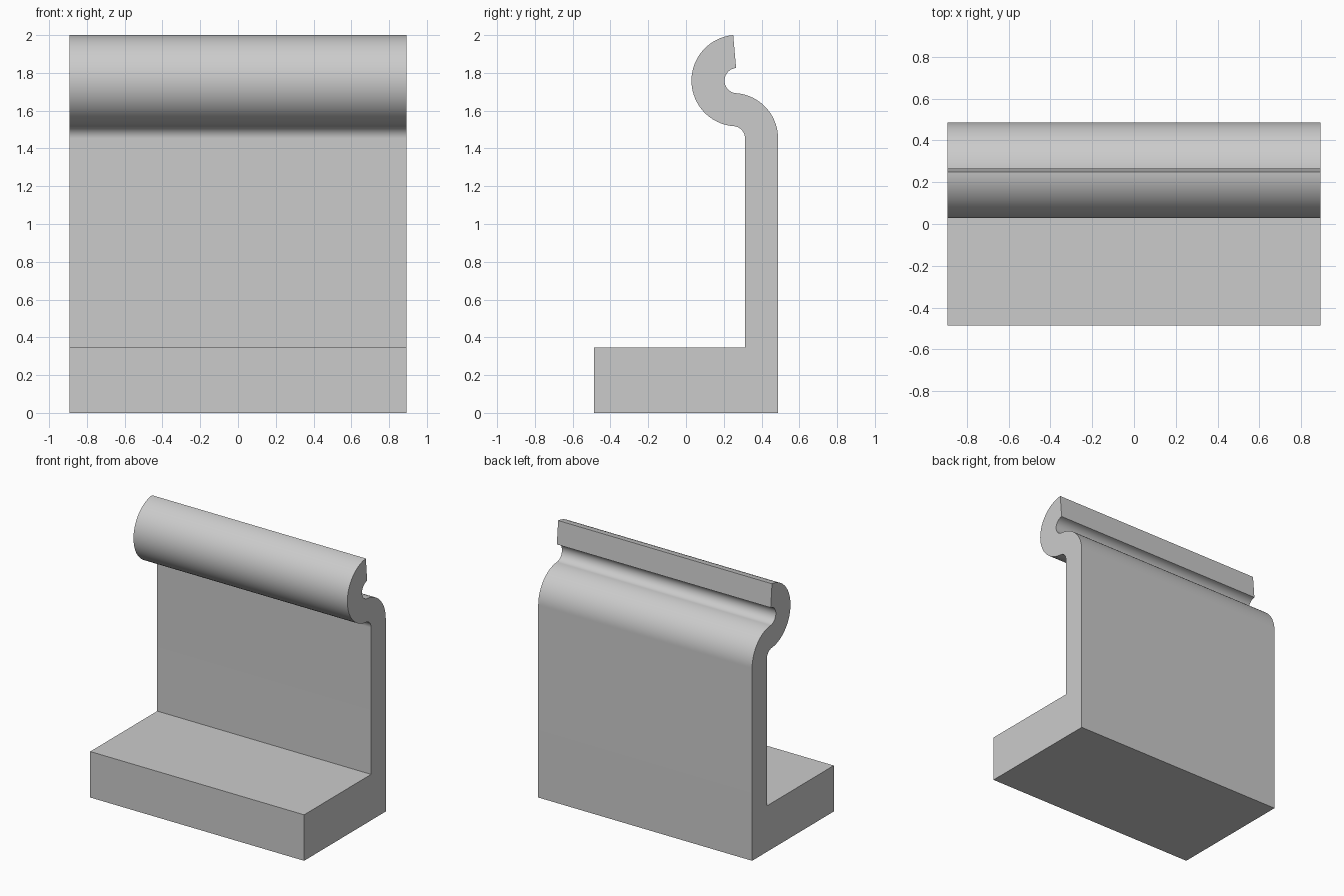
import bpy
import bmesh
from math import sin, cos, radians

cube = bpy.data.objects.get("Cube")
if cube:
    bpy.data.objects.remove(cube, do_unlink=True)

HALF_WIDTH = 0.893
DEPTH = 0.487        # half of the overall depth
WALL = 0.175         # sheet thickness
BASE_TOP = 0.347
HOOK, HOOK_OUT = (0.271, 1.759), 0.242
BEND, BEND_OUT = (0.248, 1.454), 0.239
JOIN = 86            # angle where the bend flows into the hook


def arc(centre, radius, start, end, steps=32):
    angles = [radians(start + (end - start) * i / steps) for i in range(steps + 1)]
    return [(centre[0] + radius * cos(a), centre[1] + radius * sin(a)) for a in angles]


# Side profile: base block, upright wall, then the S-shaped hook
profile = [(-DEPTH, 0), (DEPTH, 0)]
profile += arc(BEND, BEND_OUT, 0, JOIN)
profile += arc(HOOK, HOOK_OUT - WALL, 180 + JOIN, 95)[1:]
profile += arc(HOOK, HOOK_OUT, 95, 180 + JOIN, 48)
profile += arc(BEND, BEND_OUT - WALL, JOIN, 0)[1:]
profile += [(DEPTH - WALL, BASE_TOP), (-DEPTH, BASE_TOP)]

# Extrude the profile across the width
bm = bmesh.new()
face = bm.faces.new([bm.verts.new((-HALF_WIDTH, y, z)) for y, z in profile])
result = bmesh.ops.extrude_face_region(bm, geom=[face], use_keep_orig=True)
moved = [v for v in result["geom"] if isinstance(v, bmesh.types.BMVert)]
bmesh.ops.translate(bm, verts=moved, vec=(2 * HALF_WIDTH, 0, 0))
bmesh.ops.recalc_face_normals(bm, faces=bm.faces)
mesh = bpy.data.meshes.new("hooked_bracket")
bm.to_mesh(mesh)
bm.free()

bracket = bpy.data.objects.new("hooked_bracket", mesh)
bpy.context.collection.objects.link(bracket)

# Plain grey finish
grey = bpy.data.materials.new("light_grey")
grey.use_nodes = True
colour = (0.6, 0.6, 0.6, 1)
grey.diffuse_color = colour
grey.node_tree.nodes["Principled BSDF"].inputs["Base Color"].default_value = colour
mesh.materials.append(grey)

# Smooth the curves, keep the corners sharp
bpy.ops.object.select_all(action="DESELECT")
bracket.select_set(True)
bpy.context.view_layer.objects.active = bracket
bpy.ops.object.shade_smooth_by_angle(angle=radians(30))
